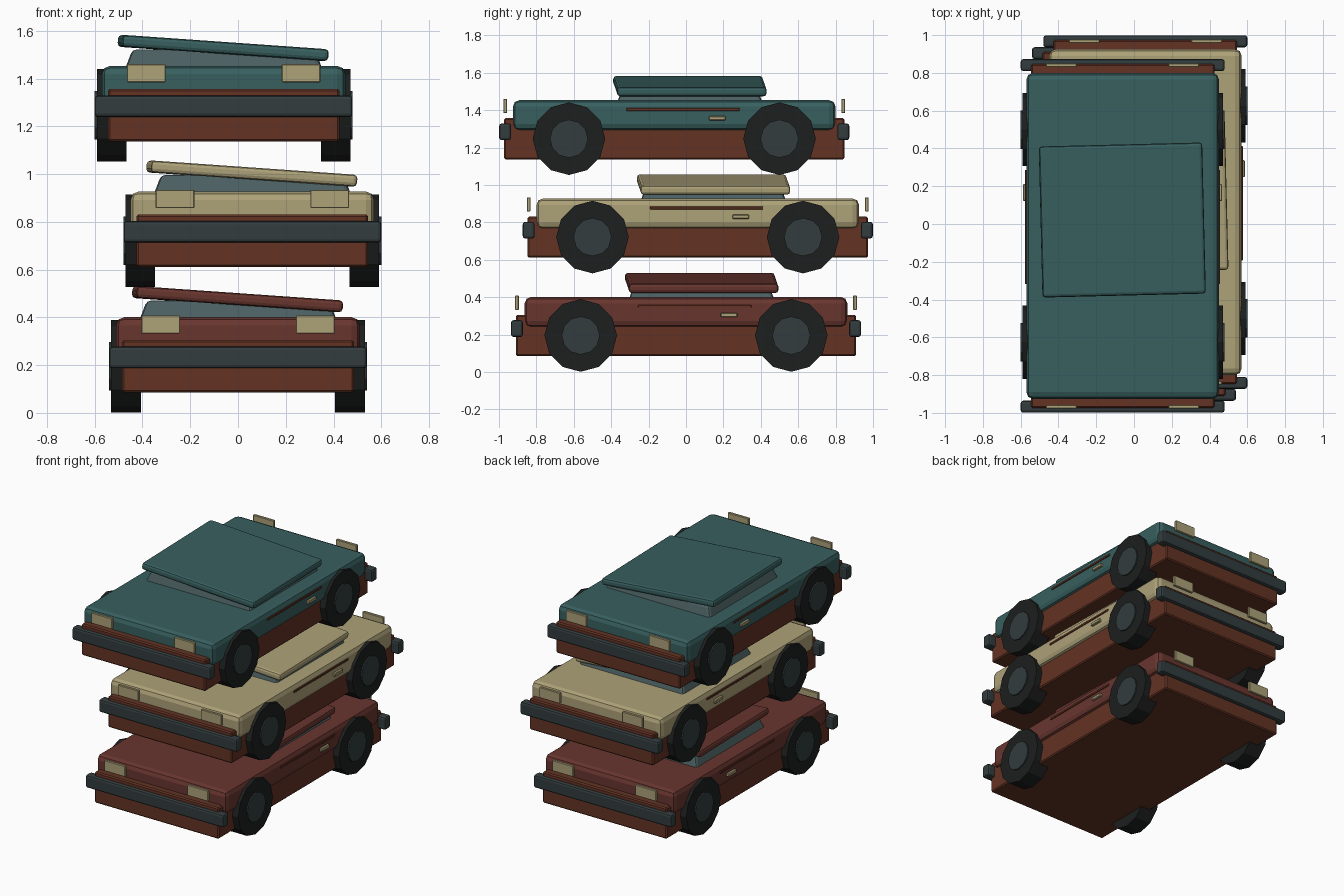
import bpy, bmesh
from math import radians
from mathutils import Matrix, Vector

if "Cube" in bpy.data.objects:
    bpy.data.objects.remove(bpy.data.objects["Cube"])


def material(name, rgb):
    m = bpy.data.materials.new(name)
    m.diffuse_color = (*rgb, 1)
    m.use_nodes = True
    m.node_tree.nodes["Principled BSDF"].inputs["Base Color"].default_value = m.diffuse_color
    return m


TEAL = material("teal_paint", (0.040, 0.115, 0.115))
CREAM = material("cream_paint", (0.42, 0.36, 0.19))
RED = material("red_paint", (0.14, 0.036, 0.028))
RUST = material("rust", (0.125, 0.033, 0.017))
RUBBER = material("rubber", (0.012, 0.014, 0.013))
METAL = material("dark_metal", (0.032, 0.045, 0.047))
GLASS = material("dusty_glass", (0.07, 0.115, 0.12))


def finish(bm, name, mat):
    me = bpy.data.meshes.new(name)
    bm.to_mesh(me)
    bm.free()
    me.materials.append(mat)
    ob = bpy.data.objects.new(name, me)
    bpy.context.collection.objects.link(ob)
    return ob


def box(name, center, size, mat, bevel=0.0, segments=2, rot=None, taper=1.0):
    bm = bmesh.new()
    bmesh.ops.create_cube(bm, size=1)
    for v in bm.verts:
        k = taper if v.co.z > 0 else 1.0
        v.co = Vector((v.co.x * size[0] * k, v.co.y * size[1] * k, v.co.z * size[2]))
    if bevel:
        bmesh.ops.bevel(bm, geom=bm.edges[:], offset=bevel, segments=segments,
                        profile=0.5, affect='EDGES')
    if rot:
        bm.transform(rot)
    bm.transform(Matrix.Translation(center))
    return finish(bm, name, mat)


def disc(name, center, radius, width, mat, sides=12):
    bm = bmesh.new()
    bmesh.ops.create_cone(bm, cap_ends=True, segments=sides,
                          radius1=radius, radius2=radius, depth=width)
    bm.transform(Matrix.Translation(center) @ Matrix.Rotation(radians(90), 4, 'Y'))
    return finish(bm, name, mat)


def car(label, offset, paint):
    o = Vector(offset)

    def at(x, y, z):
        return o + Vector((x, y, z))

    # chassis, painted body, cabin and crooked roof
    box(label + "_chassis", at(0, 0, 0.195), (0.97, 1.82, 0.22), RUST, 0.008, 1)
    box(label + "_body", at(0, 0, 0.32), (1.02, 1.725, 0.163), paint, 0.035)
    box(label + "_cabin", at(0, 0.083, 0.42), (0.84, 0.79, 0.10), GLASS, 0.018, 2, taper=0.91)
    tilt = Matrix.Rotation(radians(1.4), 4, 'Z') @ Matrix.Rotation(radians(4), 4, 'Y')
    box(label + "_roof", at(-0.002, 0.084, 0.476), (0.866, 0.80, 0.05), paint, 0.016, 2, tilt)

    # bumpers and lamps at both ends
    for end, sy in (("front", -1), ("rear", 1)):
        box(f"{label}_{end}_bumper", at(0, sy * 0.904, 0.232), (1.08, 0.064, 0.09), METAL, 0.014)
        for side, sx in (("left", -1), ("right", 1)):
            box(f"{label}_{end}_{side}_lamp", at(sx * 0.324, sy * 0.904, 0.37),
                (0.162, 0.02, 0.076), CREAM, 0.003, 1)
            # wheels
            disc(f"{label}_{end}_{side}_tyre", at(sx * 0.469, sy * 0.563, 0.195), 0.194, 0.124, RUBBER)
            disc(f"{label}_{end}_{side}_hub", at(sx * 0.50, sy * 0.563, 0.195), 0.102, 0.08, METAL)

    # side trim and door handles
    for side, sx in (("left", -1), ("right", 1)):
        box(f"{label}_{side}_trim", at(sx * 0.508, 0.047, 0.351), (0.016, 0.605, 0.015), RUST, 0.002, 1)
        box(f"{label}_{side}_handle", at(sx * 0.515, 0.23, 0.304), (0.024, 0.09, 0.023), CREAM, 0.004, 1)


# stack of three cars, each nudged sideways
car("bottom_car", (0, 0, 0), RED)
car("middle_car", (0.06, 0.063, 0.526), CREAM)
car("top_car", (-0.06, -0.063, 1.052), TEAL)
